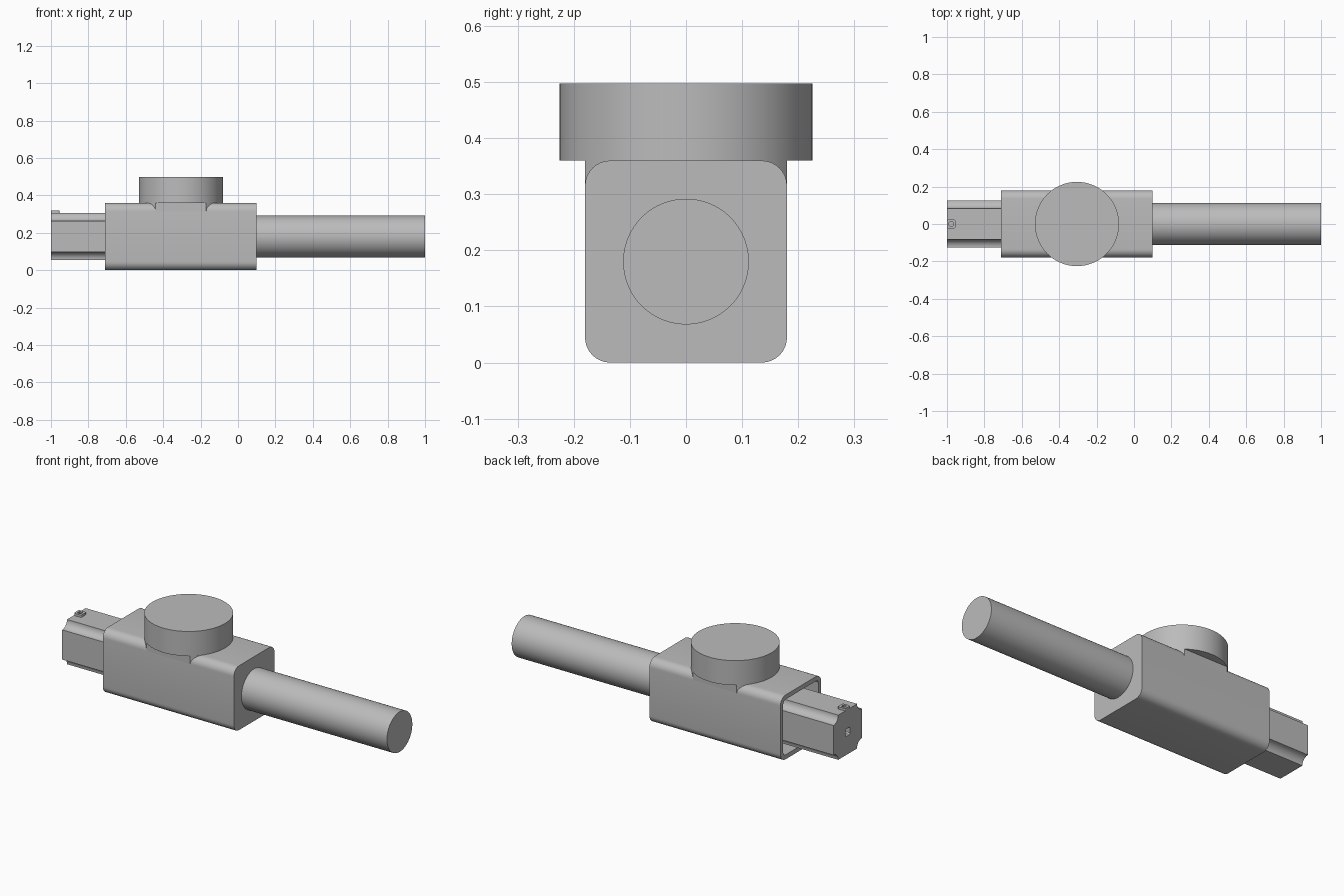
import bpy, bmesh, math
from mathutils import Vector

old = bpy.data.objects.get("Cube")
if old:
    bpy.data.objects.remove(old, do_unlink=True)

grey = bpy.data.materials.new("plain grey")
grey.use_nodes = True
colour = (0.5, 0.5, 0.5, 1)
grey.diffuse_color = colour
grey.node_tree.nodes["Principled BSDF"].inputs["Base Color"].default_value = colour

AXIS_Z = 0.18      # height of the long axis
CAP_X = -0.305     # centre of the round cap


def arc(cx, cy, r, a0, a1, n):
    return [(cx + r * math.cos(a0 + (a1 - a0) * i / n),
             cy + r * math.sin(a0 + (a1 - a0) * i / n)) for i in range(n + 1)]


def circle(r, n=96):
    return arc(0, 0, r, 0, math.tau, n)[:-1]


def rounded_square(half, r, n=8):
    pts = []
    for k in range(4):
        a = k * math.pi / 2
        sx, sy = [(1, 1), (-1, 1), (-1, -1), (1, -1)][k]
        pts += arc(sx * (half - r), sy * (half - r), r, a, a + math.pi / 2, n)
    return pts


def scooped_square(half, r, n=10):
    """Square whose corners are cut by concave arcs."""
    pts = []
    for k in range(4):
        a = k * math.pi / 2
        sx, sy = [(1, 1), (-1, 1), (-1, -1), (1, -1)][k]
        pts += arc(sx * half, sy * half, r, a - math.pi / 2, a - math.pi, n)
    return pts


def round_hole(outline, r):
    """Circle with one point for each point of the outline."""
    return [tuple(Vector(p).normalized() * r) for p in outline]


def along_x(u, v, w):
    return (w, u, v + AXIS_Z)


def loft(name, rings, place):
    """Skin a row of (position, outline) rings and close both ends."""
    bm = bmesh.new()
    loops = [[bm.verts.new(place(u, v, w)) for u, v in pts] for w, pts in rings]
    for a, b in zip(loops, loops[1:]):
        for i in range(len(a)):
            j = (i + 1) % len(a)
            bm.faces.new((a[i], a[j], b[j], b[i]))
    bm.faces.new(loops[0])
    bm.faces.new(loops[-1])
    bmesh.ops.recalc_face_normals(bm, faces=bm.faces)
    for f in bm.faces:
        f.smooth = True
    mesh = bpy.data.meshes.new(name)
    bm.to_mesh(mesh)
    bm.free()
    mesh.set_sharp_from_angle(angle=math.radians(30))
    mesh.materials.append(grey)
    obj = bpy.data.objects.new(name, mesh)
    bpy.context.collection.objects.link(obj)
    return obj


# Rounded housing, open at the motor end
outer = rounded_square(0.18, 0.045)
inner = rounded_square(0.155, 0.02)
loft("housing", [(0.1, outer), (-0.71, outer), (-0.71, inner), (-0.5, inner)], along_x)

# Output rod
rod = circle(0.112)
loft("rod", [(0.09, rod), (1.0, rod)], along_x)

# Motor with scooped corners and a shaft hole
motor = scooped_square(0.125, 0.042)
hole = round_hole(motor, 0.025)
loft("motor", [(-0.5, motor), (-1.0, motor), (-1.0, hole), (-0.9, hole)], along_x)


# Round cap, and the trimmed collar that seats it on the housing
def on_cap(u, v, w):
    return (u + CAP_X, v, w)


cap = circle(0.225)
loft("cap", [(0.36, cap), (0.497, cap)], on_cap)
half = math.asin(0.18 / 0.225)
collar = arc(0, 0, 0.225, -half, half, 24) + arc(0, 0, 0.225, math.pi - half, math.pi + half, 24)
loft("cap_collar", [(0.315, collar), (0.362, collar)], on_cap)

# Small socket on top of the motor
socket = rounded_square(0.023, 0.008)
socket_hole = round_hole(socket, 0.013)
loft("socket", [(0.3, socket), (0.318, socket), (0.318, socket_hole), (0.306, socket_hole)],
     lambda u, v, w: (u - 0.977, v, w))
